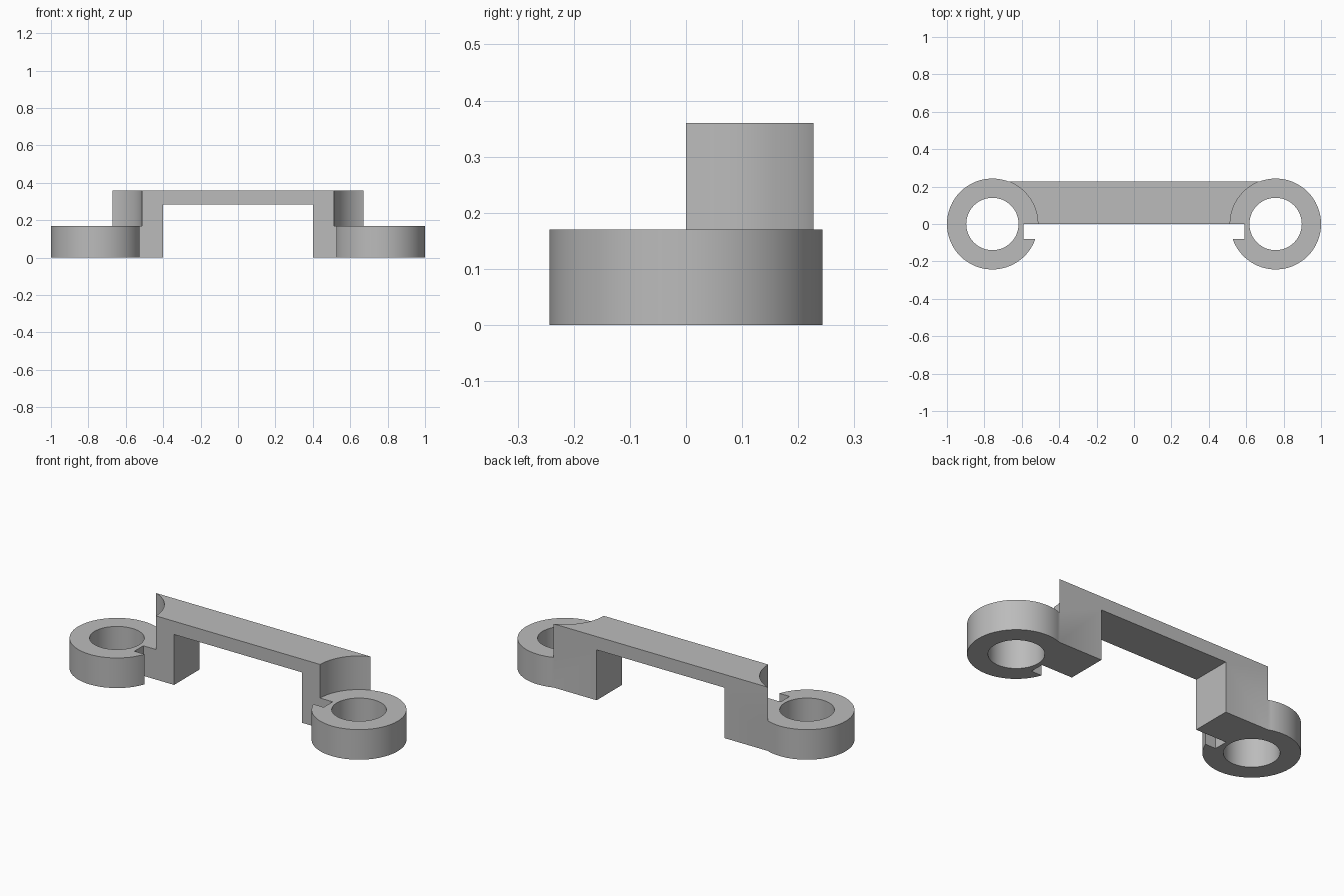
import bpy
import bmesh
import math
from mathutils import Matrix, Vector

if "Cube" in bpy.data.objects:
    bpy.data.objects.remove(bpy.data.objects["Cube"], do_unlink=True)

# Main dimensions
RING_X, RING_R, HOLE_R, RING_H = 0.757, 0.243, 0.14, 0.17
DEPTH, TOP, UNDERSIDE, LEG_X, BLOCK_X = 0.227, 0.36, 0.285, 0.4, 0.7

grey = bpy.data.materials.new("grey")
grey.use_nodes = True
colour = (0.5, 0.5, 0.5, 1)
grey.diffuse_color = colour
grey.node_tree.nodes["Principled BSDF"].inputs["Base Color"].default_value = colour


def add_object(name, bm):
    bmesh.ops.recalc_face_normals(bm, faces=bm.faces)
    mesh = bpy.data.meshes.new(name)
    bm.to_mesh(mesh)
    bm.free()
    mesh.materials.append(grey)
    obj = bpy.data.objects.new(name, mesh)
    bpy.context.collection.objects.link(obj)
    return obj


def cylinder(name, x, radius, z0, z1):
    bm = bmesh.new()
    bmesh.ops.create_cone(bm, cap_ends=True, segments=64, radius1=radius, radius2=radius,
                          depth=z1 - z0, matrix=Matrix.Translation((x, 0, (z0 + z1) / 2)))
    return add_object(name, bm)


def box(name, low, high):
    low, high = Vector(low), Vector(high)
    bm = bmesh.new()
    bmesh.ops.create_cube(bm, size=1, matrix=Matrix.Translation((low + high) / 2)
                          @ Matrix.Diagonal((high - low).to_4d()))
    return add_object(name, bm)


def combine(target, other, operation):
    mod = target.modifiers.new(operation.lower(), "BOOLEAN")
    mod.object, mod.operation, mod.solver = other, operation, "EXACT"
    bpy.context.view_layer.objects.active = target
    bpy.ops.object.modifier_apply(modifier=mod.name)
    bpy.data.objects.remove(other, do_unlink=True)


# Bridge: arch-shaped front profile extruded backwards
half = [(LEG_X, UNDERSIDE), (LEG_X, 0), (BLOCK_X, 0), (BLOCK_X, TOP)]
profile = half + [(-x, z) for x, z in reversed(half)]
bm = bmesh.new()
face = bm.faces.new([bm.verts.new((x, 0, z)) for x, z in profile])
extruded = bmesh.ops.extrude_face_region(bm, geom=[face])["geom"]
bmesh.ops.translate(bm, vec=(0, DEPTH, 0),
                    verts=[g for g in extruded if isinstance(g, bmesh.types.BMVert)])
bracket = add_object("bridge_bracket", bm)

for side in (-1, 1):
    x = side * RING_X
    # Clearance scooped out of the bridge above the ring, and the bore below it
    combine(bracket, cylinder("clearance", x, RING_R, RING_H, TOP + 0.1), "DIFFERENCE")
    combine(bracket, cylinder("bore", x, HOLE_R, -0.1, TOP), "DIFFERENCE")
    # Mounting ring with a square notch at its inner side
    ring = cylinder("ring", x, RING_R, 0, RING_H)
    combine(ring, cylinder("bore", x, HOLE_R, -0.1, TOP), "DIFFERENCE")
    xs = sorted((side * 0.45, side * 0.592))
    combine(ring, box("notch", (xs[0], -0.08, -0.1), (xs[1], 0, TOP)), "DIFFERENCE")
    combine(bracket, ring, "UNION")

# Smooth round walls, crisp corners
bpy.ops.object.select_all(action="DESELECT")
bracket.select_set(True)
bpy.context.view_layer.objects.active = bracket
bpy.ops.object.shade_smooth_by_angle(angle=math.radians(30))
